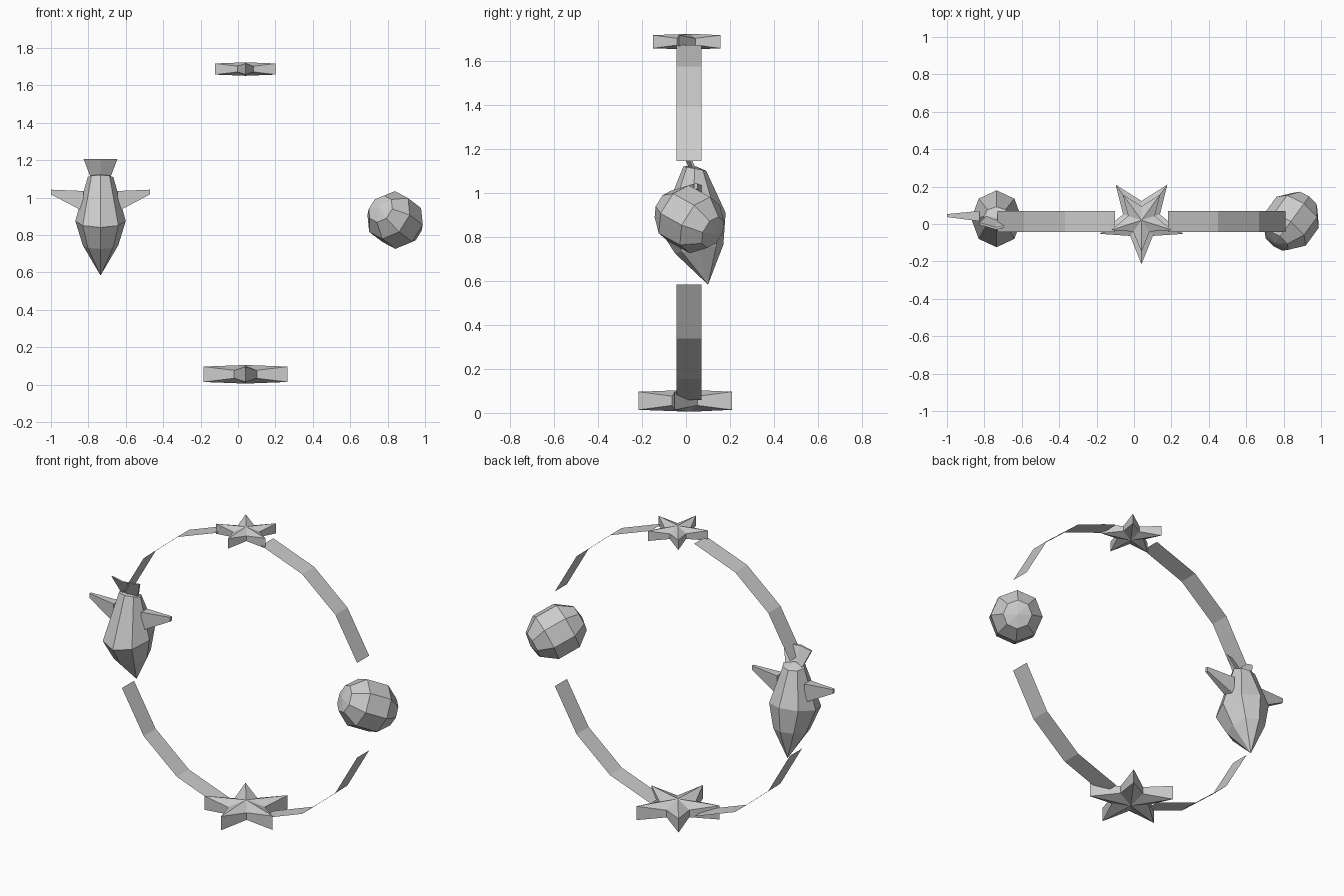
import bpy, math
from mathutils import Vector, Matrix

if "Cube" in bpy.data.objects:
    bpy.data.objects.remove(bpy.data.objects["Cube"])

CX, CY, CZ = 0.04, 0.015, 0.865   # ring centre


def make(name, verts, faces):
    me = bpy.data.meshes.new(name)
    me.from_pydata([tuple(v) for v in verts], [], faces)
    me.update()
    ob = bpy.data.objects.new(name, me)
    bpy.context.collection.objects.link(ob)
    return ob


def loft(name, rings, start, end):
    """Skin rings of equal count, closing both ends with a fan to a point."""
    n = len(rings[0])
    verts = [v for r in rings for v in r] + [start, end]
    s, e = len(verts) - 2, len(verts) - 1
    last = (len(rings) - 1) * n
    faces = []
    for i in range(n):
        j = (i + 1) % n
        faces.append((s, j, i))
        faces.append((e, last + i, last + j))
        for k in range(len(rings) - 1):
            faces.append((k*n + i, k*n + j, (k+1)*n + j, (k+1)*n + i))
    return make(name, verts, faces)


# Flat ribbon arcs, one per quarter of the ring
def ribbon(name, sx, sz):
    verts = []
    for deg in (20, 40, 60, 80):
        a = math.radians(deg)
        x, z = CX + sx*0.82*math.cos(a), CZ + sz*0.82*math.sin(a)
        verts += [(x, -0.043, z), (x, 0.07, z)]
    faces = [(2*i, 2*i+1, 2*i+3, 2*i+2) for i in range(3)]
    if sx * sz < 0:
        faces = [f[::-1] for f in faces]
    make(name, verts, faces)


for sx, side in ((1, "right"), (-1, "left")):
    for sz, level in ((1, "upper"), (-1, "lower")):
        ribbon(f"ribbon_{level}_{side}", sx, sz)


# Five-pointed stars: tall tips, thin notches, raised centres
def star(name, z, R):
    rings = []
    for s in (1, -1):
        ring = []
        for i in range(10):
            tip = i % 2 == 0
            a = math.radians(-90 + 36*i)
            r, h = (R, 0.175*R) if tip else (0.44*R, 0.09*R)
            ring.append((CX + r*math.cos(a), 0.02 + r*math.sin(a), z + s*h))
        rings.append(ring)
    loft(name, rings[::-1], (CX, 0.02, z - 0.212*R), (CX, 0.02, z + 0.212*R))


star("lower_star", 0.055, 0.235)
star("upper_star", 1.687, 0.17)

# Eight-sided bead, tilted
axis = Vector((0.54, 0.74, -0.41)).normalized()
up = (Vector((0, 0, 1)) - axis*axis.z).normalized()
side = up.cross(axis)
c = Vector((0.84, 0.015, 0.88))
bead_rings = []
for t, r in ((-0.145, 0.078), (-0.065, 0.14), (0.065, 0.14), (0.145, 0.078)):
    bead_rings.append([c + axis*t + r*(math.cos(k*math.pi/4)*up - math.sin(k*math.pi/4)*side)
                       for k in range(8)])
loft("bead", bead_rings, c - axis*0.16, c + axis*0.16)

# Bird body, beak down: rows are z, y, x radius, y radius, forward drop
BX = -0.735
body_rings = []
for z, y, rx, ry, drop in ((0.745, 0.06, 0.095, 0.11, 0.02),
                           (0.875, 0.028, 0.135, 0.152, 0.035),
                           (1.11, 0.04, 0.068, 0.052, -0.01)):
    ring = []
    for k in range(8):
        a = k*math.pi/4
        ring.append((BX + rx*math.sin(a), y - ry*math.cos(a), z - drop*math.cos(a)))
    body_rings.append(ring)
loft("bird_body", body_rings, (BX, 0.10, 0.583), (BX, 0.035, 1.125))

# Wings: tapered wedges, mirrored
for s, nm in ((-1, "left"), (1, "right")):
    root = [(0.09, 0.015, 0.925), (0.09, 0.07, 0.925), (0.09, 0.07, 1.035), (0.09, 0.015, 1.035)]
    tip = [(0.265, 0.037, 1.017), (0.265, 0.053, 1.017), (0.265, 0.053, 1.042), (0.265, 0.037, 1.042)]
    faces = [(3, 2, 1, 0), (4, 5, 6, 7)] + [(i, (i+1) % 4, (i+1) % 4 + 4, i + 4) for i in range(4)]
    if s < 0:
        faces = [f[::-1] for f in faces]
    make(f"{nm}_wing", [(BX + s*x, y, z) for x, y, z in root + tip], faces)

# Folded tail fan leaning forward
front = [(-0.05, 0.035, 1.10), (0, 0.02, 1.10), (0.05, 0.035, 1.10),
         (-0.09, -0.005, 1.205), (0, -0.03, 1.205), (0.09, -0.005, 1.205)]
verts = [(BX + x, y, z) for x, y, z in front] + [(BX + x, y + 0.012, z) for x, y, z in front]
make("tail", verts, [(0, 1, 4, 3), (1, 2, 5, 4), (7, 6, 9, 10), (8, 7, 10, 11),
                     (0, 3, 9, 6), (5, 2, 8, 11), (3, 4, 10, 9), (4, 5, 11, 10),
                     (1, 0, 6, 7), (2, 1, 7, 8)])
